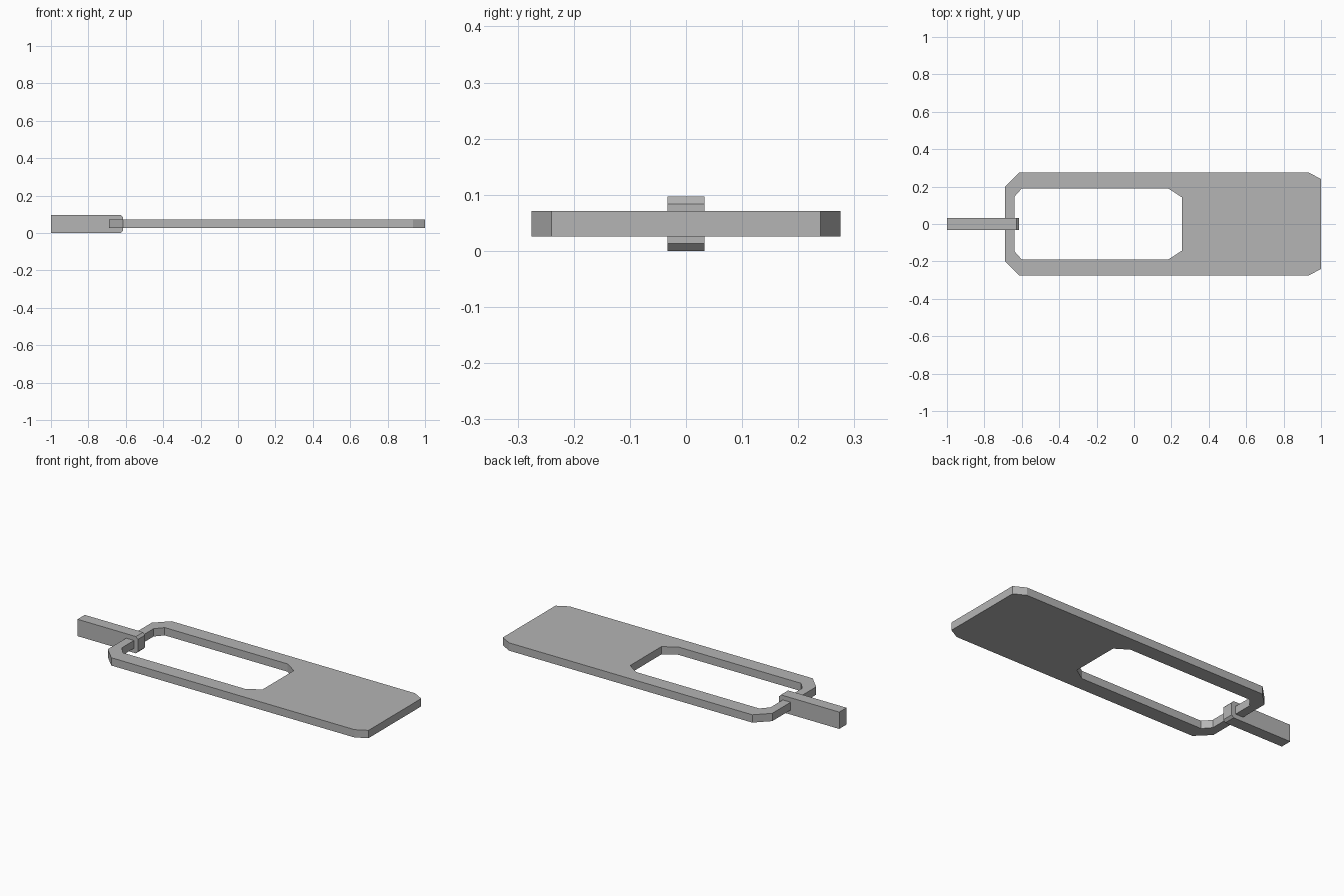
import bpy
import bmesh

default = bpy.data.objects.get("Cube")
if default:
    bpy.data.objects.remove(default, do_unlink=True)

grey = bpy.data.materials.new("plain grey")
grey.use_nodes = True
grey.diffuse_color = (0.46, 0.46, 0.46, 1)
grey.node_tree.nodes["Principled BSDF"].inputs["Base Color"].default_value = grey.diffuse_color


def make_object(name, bm):
    bmesh.ops.recalc_face_normals(bm, faces=bm.faces)
    mesh = bpy.data.meshes.new(name)
    bm.to_mesh(mesh)
    bm.free()
    mesh.materials.append(grey)
    obj = bpy.data.objects.new(name, mesh)
    bpy.context.collection.objects.link(obj)
    return obj


def outline(half):
    """Mirror a half outline into a closed symmetrical loop."""
    return half + [(x, -y) for x, y in reversed(half)]


# Flat plate: an octagonal rim bridged to the octagonal window, then thickened
bottom, top = 0.026, 0.071
outer = outline([(-0.69, 0.2), (-0.615, 0.275), (0.935, 0.275), (1.0, 0.24)])
inner = outline([(-0.64, 0.145), (-0.6, 0.19), (0.183, 0.19), (0.257, 0.142)])

bm = bmesh.new()
loops = [[bm.verts.new((x, y, bottom)) for x, y in pts] for pts in (outer, inner)]
count = len(outer)
for i in range(count):
    j = (i + 1) % count
    bm.faces.new((loops[0][i], loops[0][j], loops[1][j], loops[1][i]))
bmesh.ops.recalc_face_normals(bm, faces=bm.faces)
extruded = bmesh.ops.extrude_face_region(bm, geom=bm.faces[:], use_keep_orig=True)
raised = [g for g in extruded["geom"] if isinstance(g, bmesh.types.BMVert)]
bmesh.ops.translate(bm, verts=raised, vec=(0, 0, top - bottom))
make_object("windowed_plate", bm)

# Bar gripping the narrow end of the plate, with its inner end chamfered
length, width, height, chamfer = 0.385, 0.066, 0.097, 0.013
bm = bmesh.new()
bmesh.ops.create_cube(bm, size=1)
bmesh.ops.scale(bm, verts=bm.verts, vec=(length, width, height))
bmesh.ops.translate(bm, verts=bm.verts, vec=(length / 2 - 1, 0, height / 2))
end_edges = [e for e in bm.edges
             if all(v.co.x > -0.7 for v in e.verts)
             and abs(e.verts[0].co.z - e.verts[1].co.z) < 0.001]
bmesh.ops.bevel(bm, geom=end_edges, offset=chamfer, segments=1, affect='EDGES')
make_object("end_bar", bm)
